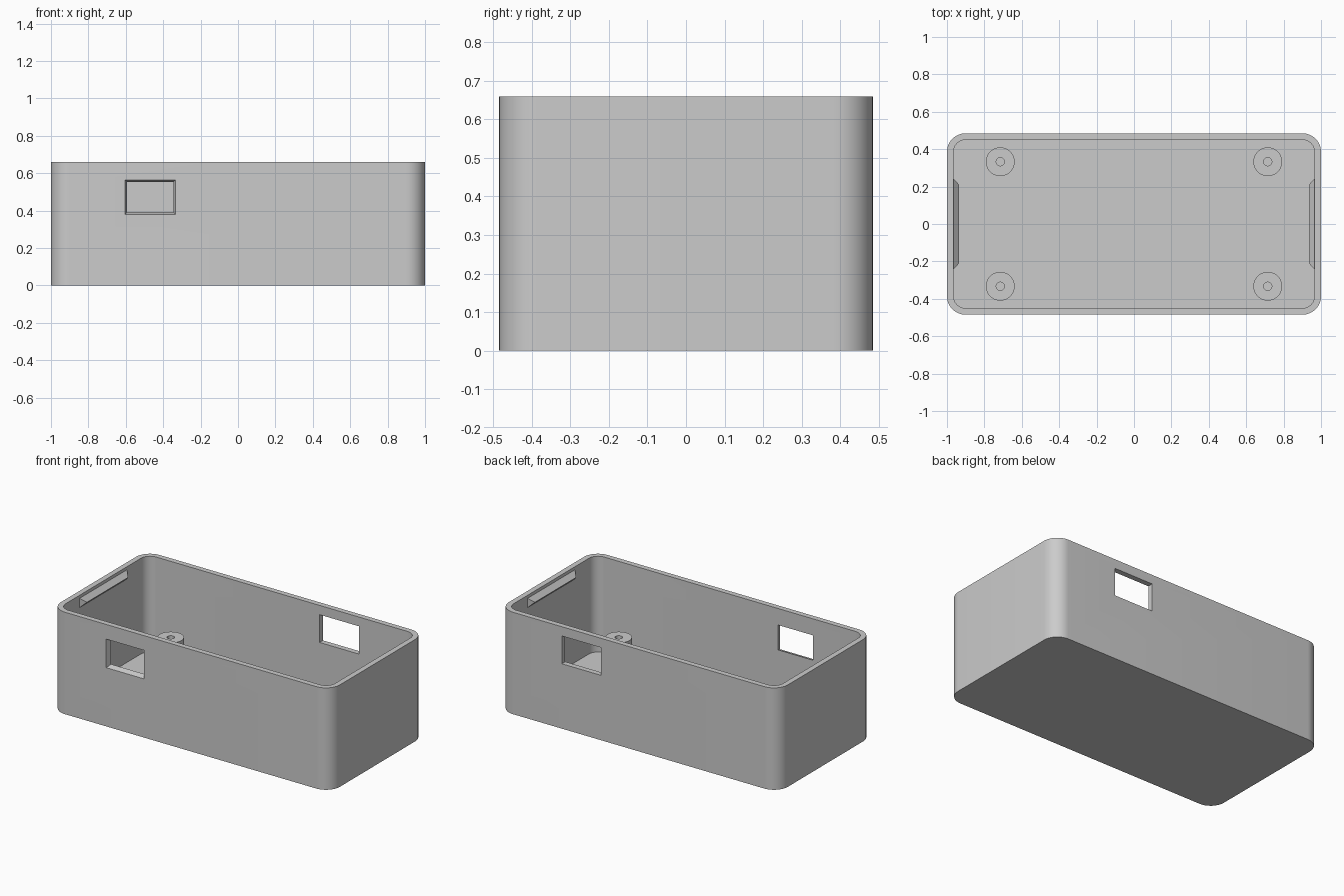
import bpy, bmesh, math

if "Cube" in bpy.data.objects:
    bpy.data.objects.remove(bpy.data.objects["Cube"])

HX, HY, H = 1.0, 0.485, 0.66      # outer half sizes and height
WALL, FLOOR, RADIUS = 0.035, 0.04, 0.1

grey = bpy.data.materials.new("light_grey_plastic")
grey.use_nodes = True
colour = (0.6, 0.6, 0.6, 1)
grey.diffuse_color = colour
grey.node_tree.nodes["Principled BSDF"].inputs["Base Color"].default_value = colour


def rounded_rect(hx, hy, r, steps=12):
    """Counter-clockwise outline of a rectangle with round corners."""
    pts = []
    for i, (sx, sy) in enumerate([(1, 1), (-1, 1), (-1, -1), (1, -1)]):
        for k in range(steps + 1):
            a = math.pi / 2 * (i + k / steps)
            pts.append((sx * (hx - r) + r * math.cos(a), sy * (hy - r) + r * math.sin(a)))
    return pts


def loft(name, rings):
    """Closed solid skinned through rings of equal point count."""
    bm = bmesh.new()
    loops = [[bm.verts.new(p) for p in ring] for ring in rings]
    n = len(loops[0])
    for a, b in zip(loops, loops[1:]):
        for i in range(n):
            j = (i + 1) % n
            bm.faces.new((a[i], a[j], b[j], b[i]))
    bm.faces.new(loops[0])
    bm.faces.new(loops[-1])
    bmesh.ops.recalc_face_normals(bm, faces=bm.faces)
    mesh = bpy.data.meshes.new(name)
    bm.to_mesh(mesh)
    bm.free()
    mesh.materials.append(grey)
    obj = bpy.data.objects.new(name, mesh)
    bpy.context.collection.objects.link(obj)
    return obj


def prism(name, outline, z0, z1):
    return loft(name, [[(x, y, z) for x, y in outline] for z in (z0, z1)])


def window_cutter(name, x0, x1, z0, z1, y0, y1, taper=0.0):
    """Block along y whose section shrinks by taper at y1."""
    def ring(y, t):
        return [(x0 + t, y, z0 + t), (x1 - t, y, z0 + t), (x1 - t, y, z1 - t), (x0 + t, y, z1 - t)]
    return loft(name, [ring(y0, 0), ring(y1, taper)])


def cut(target, cutter):
    mod = target.modifiers.new("cut", 'BOOLEAN')
    mod.operation = 'DIFFERENCE'
    mod.solver = 'EXACT'
    mod.object = cutter
    bpy.context.view_layer.objects.active = target
    bpy.ops.object.modifier_apply(modifier=mod.name)
    bpy.data.objects.remove(cutter)


def smooth(obj):
    bpy.ops.object.select_all(action='DESELECT')
    obj.select_set(True)
    bpy.context.view_layer.objects.active = obj
    bpy.ops.object.shade_smooth_by_angle(angle=math.radians(30))


# Open box with round vertical corners
box = prism("box_shell", rounded_rect(HX, HY, RADIUS), 0, H)
cut(box, prism("cavity", rounded_rect(HX - WALL, HY - WALL, RADIUS - WALL), FLOOR, H + 0.1))

# Tapered front window and straight back window
cut(box, window_cutter("front_window", -0.617, -0.321, 0.368, 0.577,
                       -HY - WALL, -HY + 2 * WALL, 0.036))
cut(box, window_cutter("back_window", 0.27, 0.55, 0.42, 0.60, HY - 2 * WALL, HY + WALL))
smooth(box)

# Screw posts with blind holes
for sx, side in ((1, "left"), (-1, "right")):
    for sy, end in ((1, "back"), (-1, "front")):
        def disc(r, n=48):
            return [(sx * 0.715 + r * math.cos(k * math.tau / n),
                     sy * 0.333 + r * math.sin(k * math.tau / n)) for k in range(n)]
        post = prism(f"screw_post_{end}_{side}", disc(0.077), FLOOR - 0.01, 0.235)
        cut(post, prism("post_hole", disc(0.022), FLOOR + 0.001, 0.3))
        smooth(post)

# Wedge-shaped snap ridges on the inner end walls
for sx, side in ((1, "left"), (-1, "right")):
    def section(y, depth):
        wall = sx * (HX - WALL + 0.005)
        return [(wall, y, 0.61 - depth - 0.003), (wall, y, 0.61 + depth + 0.003),
                (sx * (HX - WALL - depth), y, 0.61)]
    bm = bmesh.new()
    wall = sx * (HX - WALL)
    tip = sx * (HX - WALL - 0.03)
    ends = [[bm.verts.new(p) for p in ((wall, s * 0.243, 0.58), (wall, s * 0.243, 0.64),
                                       (tip, s * 0.21, 0.61))] for s in (-1, 1)]
    for e in ends:
        bm.faces.new(e)
    for i in range(3):
        j = (i + 1) % 3
        bm.faces.new((ends[0][i], ends[0][j], ends[1][j], ends[1][i]))
    bmesh.ops.recalc_face_normals(bm, faces=bm.faces)
    mesh = bpy.data.meshes.new(f"snap_ridge_{side}")
    bm.to_mesh(mesh)
    bm.free()
    mesh.materials.append(grey)
    bpy.context.collection.objects.link(bpy.data.objects.new(f"snap_ridge_{side}", mesh))
